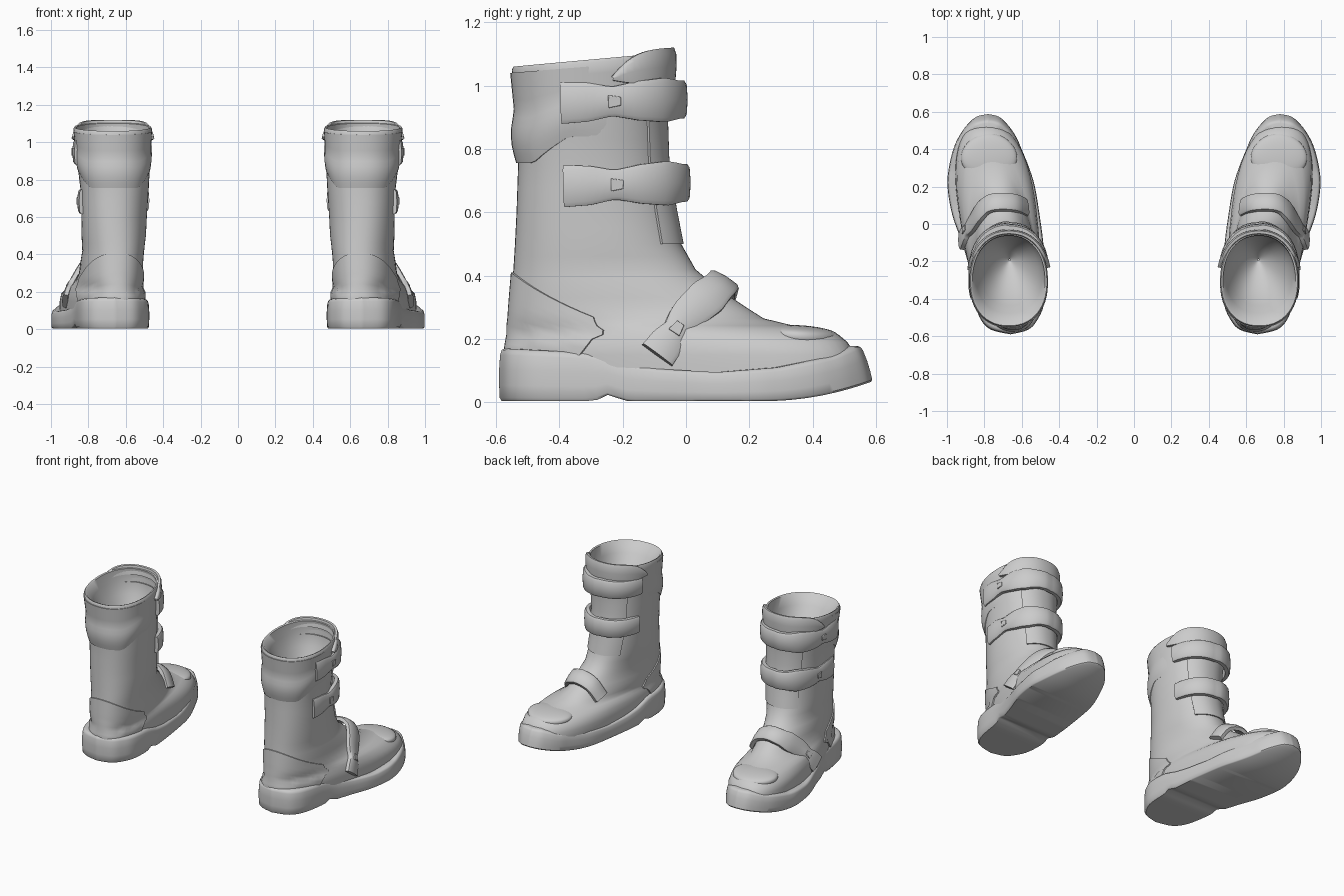
import bpy, bmesh, math
from mathutils import Vector

if "Cube" in bpy.data.objects:
    bpy.data.objects.remove(bpy.data.objects["Cube"])

grey = bpy.data.materials.new("light_grey")
grey.diffuse_color = (0.6, 0.6, 0.6, 1)
grey.use_nodes = True
grey.node_tree.nodes["Principled BSDF"].inputs["Base Color"].default_value = grey.diffuse_color
N = 56
PI = math.pi


def finish(name, bm, angle=40, bevel=0):
    """Make a right-hand part and mirror it to the other boot."""
    bmesh.ops.remove_doubles(bm, verts=bm.verts, dist=0.0002)
    bmesh.ops.recalc_face_normals(bm, faces=bm.faces)
    me = bpy.data.meshes.new(name)
    bm.to_mesh(me)
    bm.free()
    me.materials.append(grey)
    ob = bpy.data.objects.new(name, me)
    bpy.context.collection.objects.link(ob)
    bpy.context.view_layer.objects.active = ob
    ob.select_set(True)
    if bevel:
        m = ob.modifiers.new("bevel", 'BEVEL')
        m.width, m.segments = bevel, 2
    ob.modifiers.new("mirror", 'MIRROR')
    bpy.ops.object.shade_smooth_by_angle(angle=math.radians(angle))
    ob.select_set(False)
    return ob


def grid(bm, rows, closed):
    vs = [[bm.verts.new(p) for p in r] for r in rows]
    for a, b in zip(vs, vs[1:]):
        n = len(a)
        for i in range(n if closed else n - 1):
            j = (i + 1) % n
            bm.faces.new((a[i], a[j], b[j], b[i]))
    return vs


def spline(pts, steps):
    """Catmull-Rom curve through points of any dimension."""
    out = []
    for i in range(len(pts) - 1):
        q = [Vector(pts[min(max(i + k, 0), len(pts) - 1)]) for k in (-1, 0, 1, 2)]
        for s in range(steps):
            t = s / steps
            out.append(0.5 * (2 * q[1] + (q[2] - q[0]) * t
                       + (2 * q[0] - 5 * q[1] + 4 * q[2] - q[3]) * t * t
                       + (3 * q[1] - q[0] - 3 * q[2] + q[3]) * t ** 3))
    return out + [Vector(pts[-1])]


def lookup(table, x):
    if x <= table[0][0]:
        return table[0][1:]
    for a, b in zip(table, table[1:]):
        if x <= b[0]:
            f = (x - a[0]) / (b[0] - a[0])
            return [p + (q - p) * f for p, q in zip(a[1:], b[1:])]
    return table[-1][1:]


# Upper: z, back y, front y, centre x back/front, half width back/front
UPPER = [(0.08, -.555, .54, .645, .795, .185, .225), (0.15, -.57, .535, .645, .79, .187, .225),
         (0.19, -.565, .51, .645, .79, .19, .213), (0.215, -.56, .48, .645, .785, .19, .19),
         (0.23, -.56, .44, .645, .785, .19, .172), (0.242, -.56, .34, .645, .765, .19, .155),
         (0.265, -.557, .245, .65, .735, .19, .15), (0.30, -.555, .19, .65, .72, .19, .14),
         (0.36, -.55, .10, .65, .71, .185, .14), (0.42, -.545, .03, .65, .69, .18, .145),
         (0.50, -.54, -.015, .655, .675, .178, .165), (0.60, -.535, -.035, .66, .665, .18, .17),
         (0.75, -.53, -.06, .66, .66, .187, .178), (0.90, -.535, -.065, .665, .665, .198, .193),
         (1.05, -.55, -.045, .67, .67, .215, .205)]


def skin(z, t, off=0):
    """Point on the upper: t = 0 is the front, +pi/2 the outer side."""
    yb, yf, cb, cf, wb, wf = lookup(UPPER, z)
    e = 2 / (2.5 if z < 0.2 else 2.2)
    c, s = math.cos(t), math.sin(t)
    c, s = math.copysign(abs(c) ** e, c), math.copysign(abs(s) ** e, s)
    f = (1 + c) / 2
    y = (yb + yf) / 2 + ((yf - yb) / 2 + off) * c
    x = cb + (cf - cb) * f + (wb + (wf - wb) * f + off) * s
    tilt = max(0, (z - 0.9) / 0.15) * 0.045 * f
    return Vector((x, y, z + tilt))


ring = [2 * PI * i / N for i in range(N)]
levels = sorted({k[0] for k in UPPER} | {.11, .33, .39, .46, .55, .68, .83, .97, 1.02})
rows = [[skin(z, t) for t in ring] for z in levels]
# rolled rim and tapering hollow
rows.append([skin(1.05, t, -.006) + Vector((0, 0, .01)) for t in ring])
rows.append([skin(1.05, t, -.016) + Vector((0, 0, .006)) for t in ring])
for z, k in ((1.0, .87), (.93, .76), (.85, .55), (.78, .28), (.74, .02)):
    c = Vector((.665, -.27 + (1 - k) * .08, z))
    rows.append([c + (skin(z, t) - Vector((.665, -.295, z))) * k for t in ring])
bm = bmesh.new()
grid(bm, rows, True)
finish("boot_upper", bm, 50)

# Sole: y, inner x, outer x from toe to heel
SOLE = [(.592, .78, .78), (.577, .72, .845), (.53, .67, .897), (.47, .63, .937), (.4, .60, .967),
        (.3, .56, .99), (.2, .53, .997), (.05, .505, .972), (-.1, .485, .92), (-.25, .475, .877),
        (-.42, .48, .85), (-.51, .515, .82), (-.565, .565, .765), (-.59, .66, .66)]
TOP = [(-.59, .17), (-.3, .155), (-.18, .12), (-.08, .105), (.1, .095), (.3, .11), (.48, .145), (.57, .178)]
st = spline(SOLE, 5)


def sole_ring(inset, level):
    out, n = [], len(st)
    for i in list(range(n)) + list(range(n - 2, 0, -1)):
        y, a, b = st[i]
        right = len(out) < n
        mid = (a + b) / 2
        half = max((b - a) / 2 - inset, 0)
        low = 0.06 * max(0, (y - .25) / .34) ** 2 + .004
        low += .02 * math.exp(-((y + .245) / .03) ** 2)
        z = low + (lookup(TOP, y)[0] - low) * level
        yy = y * (1 - inset / .59)
        if y > 0:
            yy -= .034 * level * (y / .59) ** 4
        out.append(Vector((mid + (half if right else -half), yy, z)))
    return out


bm = bmesh.new()
vs = grid(bm, [sole_ring(i, l) for i, l in
               ((.008, 0), (.002, .06), (0, .3), (0, .6), (.003, .88), (.008, .97), (.016, 1), (.05, 1))], True)
n = len(vs[0])
for i in range(n // 2):
    quad = []
    for k in (i, i + 1, n - i - 1, (n - i) % n):
        if vs[0][k] not in quad:
            quad.append(vs[0][k])
    if len(quad) > 2:
        bm.faces.new(quad)
finish("sole", bm, 45)


def panel(name, mid, half, low, high, off, taper=0, nt=28, nz=10):
    """Raised panel following the upper, with its border tucked in."""
    rows = []
    for j in range(-1, nz + 2):
        v = min(max(j / nz, 0), 1)
        row = []
        for i in range(-1, nt + 2):
            d = half * (2 * min(max(i / nt, 0), 1) - 1)
            edge = j in (-1, nz + 1) or i in (-1, nt + 1)
            z = low(d) + (high(d) - low(d)) * v
            row.append(skin(z, mid + d * (1 - taper * (1 - v)), -.012 if edge else off(d, v)))
        rows.append(row)
    bm = bmesh.new()
    grid(bm, rows, False)
    return finish(name, bm)


# heel counter, dropping towards the sides
panel("heel_counter", PI, 1.27, lambda d: .13,
      lambda d: .41 - .2 * (1 - math.cos(d)), lambda d, v: .007, .2)
# padded cuff round the back, fading out at the sides
panel("padded_cuff", PI, 1.75,
      lambda d: .755 + .085 * min(1, max(0, (abs(d) - .7) / .6)), lambda d: 1.04,
      lambda d, v: -.004 + (.01 + .014 * math.sin(PI * min(1, v * 1.7))) * max(0, math.cos(d / 1.15)) ** .6)
# tongue, with its flap above the rim
panel("tongue", 0, .75, lambda d: .5, lambda d: 1.05, lambda d, v: .008)
bm = bmesh.new()
top = [-1.35 + 2.7 * i / 30 for i in range(31)]
flap = [[skin(1.0, t, o) + Vector((0, 0, h * max(.1, 1 - (abs(t) / 1.36) ** 6))) for t in top]
        for o, h in ((-.01, -.02), (.018, -.02), (.022, .03), (.021, .07), (.014, .09), (0, .088), (-.012, .03))]
grid(bm, flap, False)
finish("tongue_flap", bm, 60)

# padded toe top with a raised lip
bm = bmesh.new()
bmesh.ops.create_uvsphere(bm, u_segments=40, v_segments=20, radius=1)
for v in bm.verts:
    x, y, z = v.co
    z = math.copysign(abs(z) ** .7, z)
    v.co = (.775 + x * (.15 - .015 * y), .365 + y * .12, .207 + z * .036 - y * .008)
finish("toe_pad", bm)


def strap(name, pts, across, widths, centre, thick):
    def frame(i):
        d = (pts[min(i + 1, len(pts) - 1)] - pts[max(i - 1, 0)]).normalized()
        w = (across - d * across.dot(d)).normalized()
        nrm = d.cross(w)
        return d, w, (-nrm if nrm.dot(pts[i] - centre) < 0 else nrm)
    rows = []
    for i, p in enumerate(pts):
        d, w, nrm = frame(i)
        h = lookup(widths, i / (len(pts) - 1))[0]
        rows.append([p + w * h * a + nrm * thick * b for a, b in
                     ((-1, -1), (-1, .35), (-.8, .8), (0, 1), (.8, .8), (1, .35), (1, -1))])
    bm = bmesh.new()
    vs = grid(bm, rows, True)
    bm.faces.new(vs[0])
    bm.faces.new(vs[-1])
    finish(name, bm, 50)
    # buckle plate on the outer side
    k = int(len(pts) * .2)
    d, w, nrm = frame(k)
    bm = bmesh.new()
    bmesh.ops.create_cube(bm, size=1)
    for v in bm.verts:
        x, y, z = v.co
        v.co = pts[k] + d * x * .04 + w * y * .034 * (1 - .4 * x) + nrm * (thick + z * .009)
    finish(name + "_buckle", bm, 40, .003)


WIDTHS = [(0, .066), (.1, .062), (.19, .046), (.3, .062), (.42, .07), (.52, .06), (.75, .058), (1, .055)]
for name, z in (("top_strap", .948), ("middle_strap", .685)):
    pts = []
    for i in range(41):
        t = 1.93 - 3.1 * i / 40
        p = skin(z, t, (.002 if t > 0 else -.004) + .046 * max(0, math.cos(t)) ** 1.5)
        p.z = z + .008 * math.cos(t)
        pts.append(p)
    strap(name, pts, Vector((0, 0, 1)), WIDTHS, Vector((.665, -.29, z)), .017)
instep = spline([(.925, -.09, .15), (.905, -.045, .21), (.87, .0, .27), (.825, .07, .335), (.775, .11, .372),
                 (.71, .12, .383), (.63, .113, .352), (.575, .09, .27)], 6)
strap("instep_strap", instep, Vector((0, .8, -.5)),
      [(w, h * .88) for w, h in WIDTHS], Vector((.73, -.02, .15)), .016)
